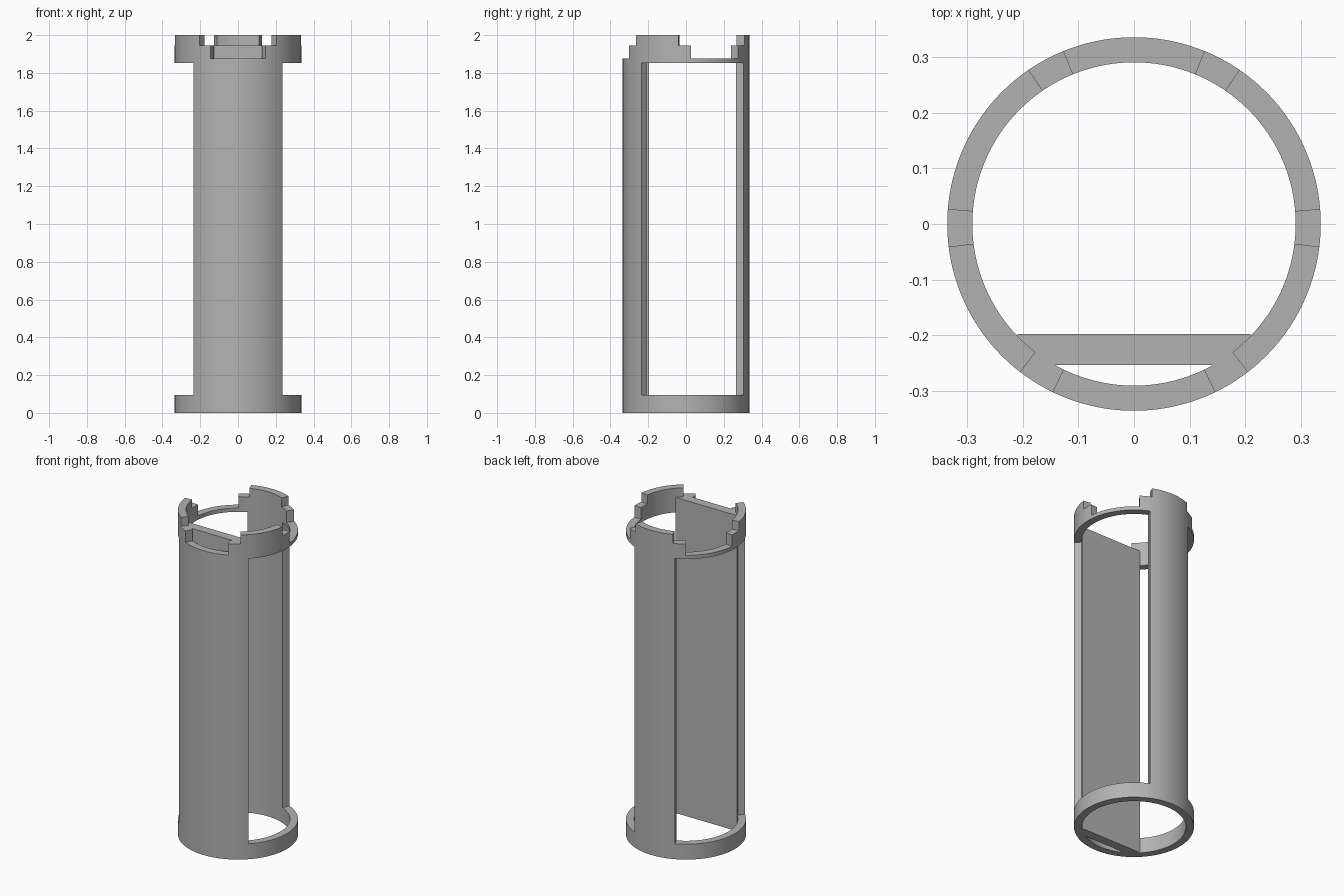
import bpy
import bmesh
import math

if "Cube" in bpy.data.objects:
    bpy.data.objects.remove(bpy.data.objects["Cube"], do_unlink=True)

R_OUT, R_IN = 0.335, 0.29
LEVELS = [0, 0.095, 1.852, 1.875, 1.945, 2.0]

# Rim height by angle away from the front, mirrored left and right
RIM = [(25.7, 1.875), (37.5, 1.945), (83, 2.0), (94.6, 1.945),
       (145.5, 1.875), (157.7, 1.945), (180, 2.0)]
FRONT_WALL, BACK_WALL = 45, 155.6

grey = bpy.data.materials.new("mid grey")
grey.use_nodes = True
grey.diffuse_color = (0.45, 0.45, 0.45, 1)
grey.node_tree.nodes["Principled BSDF"].inputs["Base Color"].default_value = grey.diffuse_color


def finish(name, bm):
    bmesh.ops.recalc_face_normals(bm, faces=bm.faces)
    mesh = bpy.data.meshes.new(name)
    bm.to_mesh(mesh)
    bm.free()
    mesh.materials.append(grey)
    obj = bpy.data.objects.new(name, mesh)
    bpy.context.collection.objects.link(obj)
    bpy.ops.object.select_all(action='DESELECT')
    bpy.context.view_layer.objects.active = obj
    obj.select_set(True)
    bpy.ops.object.shade_smooth_by_angle(angle=math.radians(30))
    return obj


def column_angles():
    """Angles from the front, split finely between every step and wall edge."""
    stops = sorted([0, FRONT_WALL, BACK_WALL] + [a for a, _ in RIM])
    half = [0]
    for a, b in zip(stops, stops[1:]):
        n = math.ceil((b - a) / 2.5)
        half += [a + (b - a) * i / n for i in range(1, n + 1)]
    return [-a for a in reversed(half[1:])] + half[:-1]


def is_solid(angle, z):
    a = abs(angle)
    if LEVELS[1] < z < LEVELS[2]:
        return a < FRONT_WALL or a > BACK_WALL
    return 0 < z < next(top for limit, top in RIM if a <= limit)


# Tube with side windows, base ring and stepped rim
bm = bmesh.new()
angles = column_angles()
count = len(angles)
verts = {}


def vert(i, k, r):
    key = (i % count, k, r)
    if key not in verts:
        t = math.radians(angles[i % count])
        verts[key] = bm.verts.new((r * math.sin(t), -r * math.cos(t), LEVELS[k]))
    return verts[key]


def filled(i, k):
    if not 0 <= k < len(LEVELS) - 1:
        return False
    a = angles[i % count]
    b = angles[(i + 1) % count]
    b = b if b > a else b + 360
    return is_solid((a + b) / 2, (LEVELS[k] + LEVELS[k + 1]) / 2)


for i in range(count):
    for k in range(len(LEVELS) - 1):
        if not filled(i, k):
            continue
        for r in (R_OUT, R_IN):
            bm.faces.new([vert(i, k, r), vert(i + 1, k, r),
                          vert(i + 1, k + 1, r), vert(i, k + 1, r)])
        for step, level in ((-1, k), (1, k + 1)):
            if not filled(i, k + step):
                bm.faces.new([vert(i, level, R_OUT), vert(i + 1, level, R_OUT),
                              vert(i + 1, level, R_IN), vert(i, level, R_IN)])
        for step, edge in ((-1, i), (1, i + 1)):
            if not filled(i + step, k):
                bm.faces.new([vert(edge, k, R_OUT), vert(edge, k, R_IN),
                              vert(edge, k + 1, R_IN), vert(edge, k + 1, R_OUT)])
finish("tube_frame", bm)

# Flat partition behind the front wall, ends buried in the tube
bm = bmesh.new()
outline = [(-0.209, -0.197), (0.209, -0.197), (0.209, -0.21), (0.16, -0.253),
           (-0.16, -0.253), (-0.209, -0.21)]
base = bm.faces.new([bm.verts.new((x, y, 0)) for x, y in outline])
top = bmesh.ops.extrude_face_region(bm, geom=[base])["geom"]
bmesh.ops.translate(bm, vec=(0, 0, LEVELS[4]),
                    verts=[v for v in top if isinstance(v, bmesh.types.BMVert)])
finish("partition_panel", bm)
